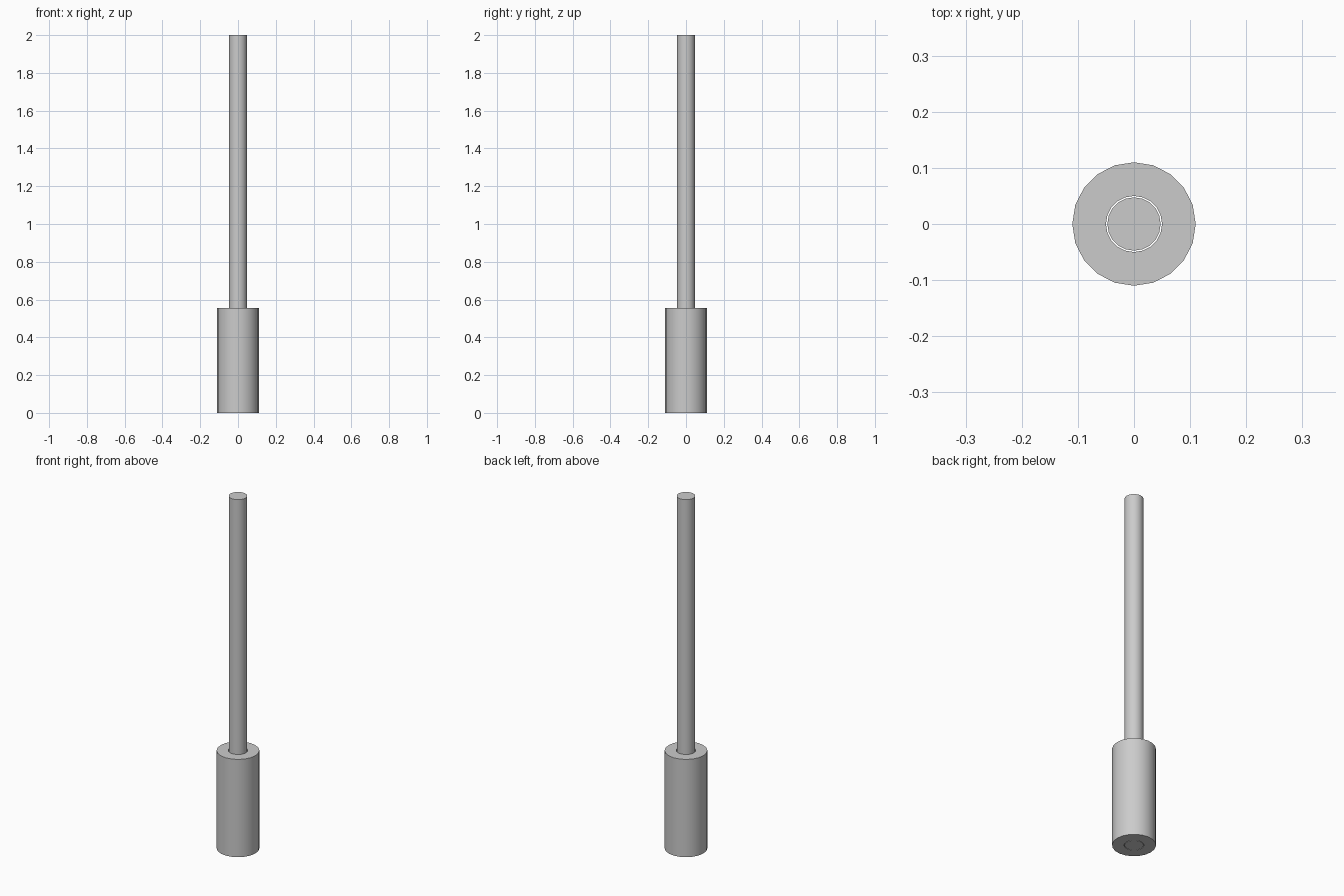
import bpy
import bmesh
import math

default = bpy.data.objects.get("Cube")
if default:
    bpy.data.objects.remove(default, do_unlink=True)

SIDES = 20

# Plain grey metal
grey = bpy.data.materials.new("grey_metal")
grey.use_nodes = True
colour = (0.6, 0.6, 0.6, 1.0)
grey.diffuse_color = colour
grey.node_tree.nodes["Principled BSDF"].inputs["Base Color"].default_value = colour


def finish(name, bm):
    bmesh.ops.recalc_face_normals(bm, faces=bm.faces)
    mesh = bpy.data.meshes.new(name)
    bm.to_mesh(mesh)
    bm.free()
    mesh.materials.append(grey)
    obj = bpy.data.objects.new(name, mesh)
    bpy.context.collection.objects.link(obj)
    bpy.ops.object.select_all(action='DESELECT')
    obj.select_set(True)
    bpy.context.view_layer.objects.active = obj
    bpy.ops.object.shade_smooth_by_angle(angle=math.radians(30))
    return obj


def ring(bm, radius, z):
    turn = 2 * math.pi / SIDES
    return [bm.verts.new((radius * math.cos(i * turn), radius * math.sin(i * turn), z))
            for i in range(SIDES)]


def bridge(bm, a, b):
    for i in range(SIDES):
        j = (i + 1) % SIDES
        bm.faces.new((a[i], a[j], b[j], b[i]))


# Thick sleeve with a hole right through it
bm = bmesh.new()
loops = [ring(bm, r, z) for r, z in ((0.11, 0), (0.11, 0.555), (0.05, 0.555), (0.05, 0))]
for k in range(4):
    bridge(bm, loops[k], loops[(k + 1) % 4])
finish("sleeve", bm)

# Long rod standing in the sleeve, flush with its underside
bm = bmesh.new()
bottom, top = ring(bm, 0.0475, 0), ring(bm, 0.0475, 2)
bridge(bm, bottom, top)
bm.faces.new(bottom)
bm.faces.new(top)
finish("rod", bm)
